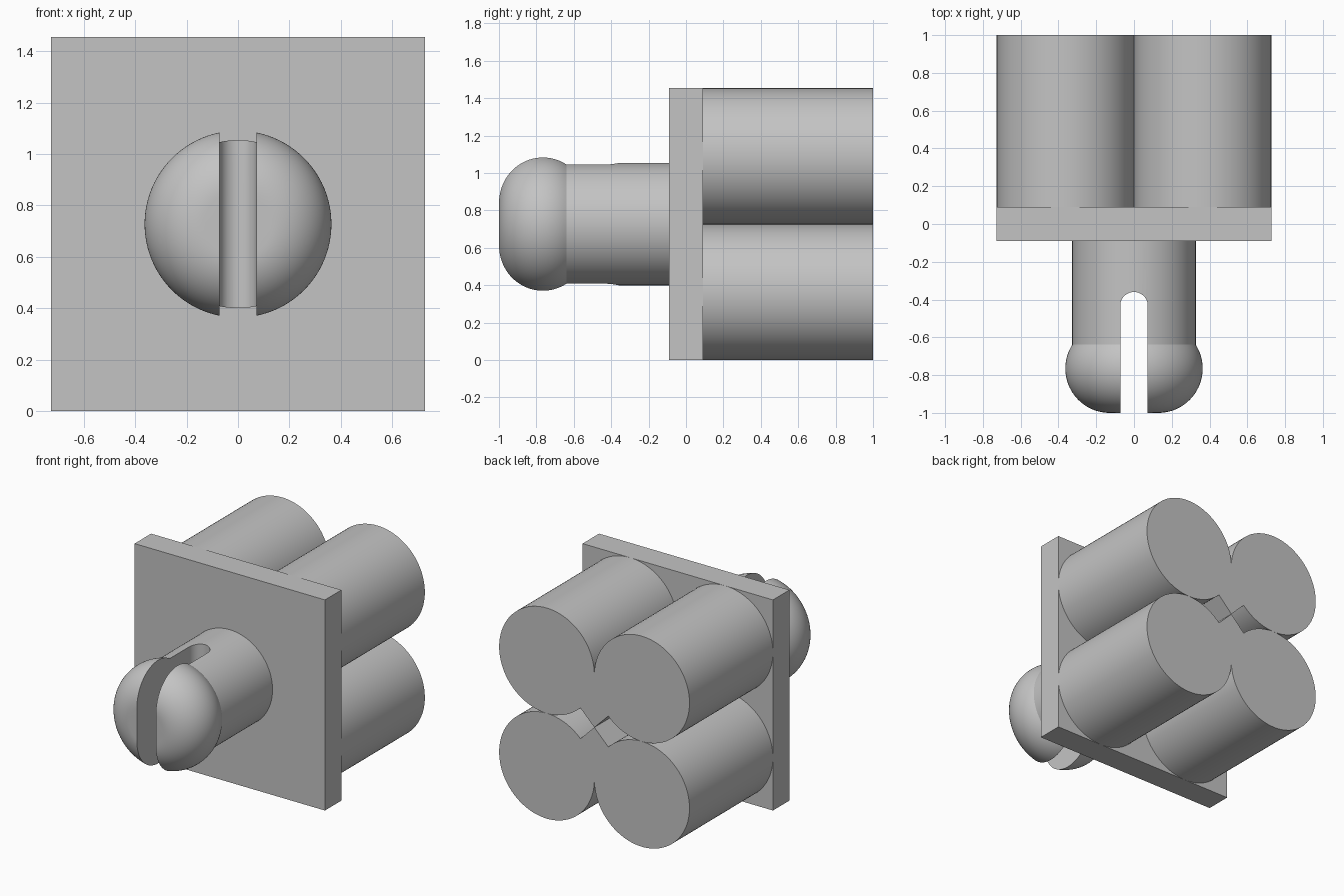
import bpy, bmesh, math
from mathutils import Vector, Matrix

old = bpy.data.objects.get("Cube")
if old:
    bpy.data.objects.remove(old, do_unlink=True)

HALF = 0.727        # half width of the plate
R = HALF / 2        # radius of each rear cylinder
FACE = 0.09         # half thickness of the plate
SLOT = 0.0727       # half width of the slot

grey = bpy.data.materials.new("plain grey")
grey.use_nodes = True
grey.diffuse_color = (0.55, 0.55, 0.55, 1)
grey.node_tree.nodes["Principled BSDF"].inputs["Base Color"].default_value = grey.diffuse_color


def finish(name, bm):
    """Turn a bmesh into a named grey object."""
    bmesh.ops.recalc_face_normals(bm, faces=bm.faces)
    mesh = bpy.data.meshes.new(name)
    bm.to_mesh(mesh)
    bm.free()
    mesh.materials.append(grey)
    obj = bpy.data.objects.new(name, mesh)
    bpy.context.collection.objects.link(obj)
    return obj


def prism(name, outline, start, axis):
    """Extrude a closed outline along a vector; each point is mapped by start."""
    bm = bmesh.new()
    face = bm.faces.new([bm.verts.new(start(a, b)) for a, b in outline])
    new = bmesh.ops.extrude_face_region(bm, geom=[face])["geom"]
    bmesh.ops.translate(bm, vec=axis, verts=[v for v in new if isinstance(v, bmesh.types.BMVert)])
    return finish(name, bm)


def smooth(obj):
    bpy.ops.object.select_all(action="DESELECT")
    obj.select_set(True)
    bpy.context.view_layer.objects.active = obj
    bpy.ops.object.shade_smooth_by_angle(angle=math.radians(22))


def arc(cx, cy, r, a0, a1, n):
    """Points on an arc, angles in degrees."""
    angles = [math.radians(a0 + (a1 - a0) * i / n) for i in range(n + 1)]
    return [(cx + r * math.cos(a), cy + r * math.sin(a)) for a in angles]


# Square plate
prism("plate", [(-HALF, 0), (HALF, 0), (HALF, 2 * HALF), (-HALF, 2 * HALF)],
      lambda a, b: (a, -FACE, b), Vector((0, 2 * FACE, 0)))

# Four rear cylinders, and the wedges joining each side-by-side pair
back = Vector((0, 1 - FACE, 0))
for level, sz in (("upper", 1), ("lower", -1)):
    for side, sx in (("left", 1), ("right", -1)):
        ring = arc(sx * R, HALF + sz * R, R, 0, 360, 96)[:-1]
        smooth(prism(f"{level}_{side}_cylinder", ring, lambda a, b: (a, FACE, b), back))
    prism(f"{level}_wedge", [(0, HALF), (R, HALF + sz * R), (-R, HALF + sz * R)],
          lambda a, b: (a, FACE, b), back)

# Round-headed stud, turned around the y axis
fillet, neck = 0.235, 0.327
head_y = fillet - 1
end = 180 / math.pi * math.acos((neck - R + fillet) / fillet)
profile = [(0, -1)] + arc(R - fillet, head_y, fillet, -90, end, 32) + [(neck, 0), (0, 0)]
bm = bmesh.new()
verts = [bm.verts.new((r, y, HALF)) for r, y in profile]
edges = [bm.edges.new(pair) for pair in zip(verts, verts[1:])]
bmesh.ops.spin(bm, geom=verts + edges, cent=(0, 0, HALF), axis=(0, 1, 0),
               angle=math.tau, steps=96, use_duplicate=False)
bmesh.ops.remove_doubles(bm, verts=bm.verts, dist=0.0001)
stud = finish("stud", bm)

# Vertical slot with a rounded inner end
outline = [(-SLOT, -1.2), (SLOT, -1.2)] + arc(0, -0.36 - SLOT, SLOT, 0, 180, 24)
cutter = prism("slot_cutter", outline, lambda a, b: (a, b, 0.2), Vector((0, 0, 1.1)))
cutter.hide_render = True
cut = stud.modifiers.new("slot", "BOOLEAN")
cut.operation = "DIFFERENCE"
cut.solver = "EXACT"
cut.object = cutter
bpy.context.view_layer.objects.active = stud
bpy.ops.object.modifier_apply(modifier=cut.name)
bpy.data.objects.remove(cutter, do_unlink=True)
smooth(stud)
